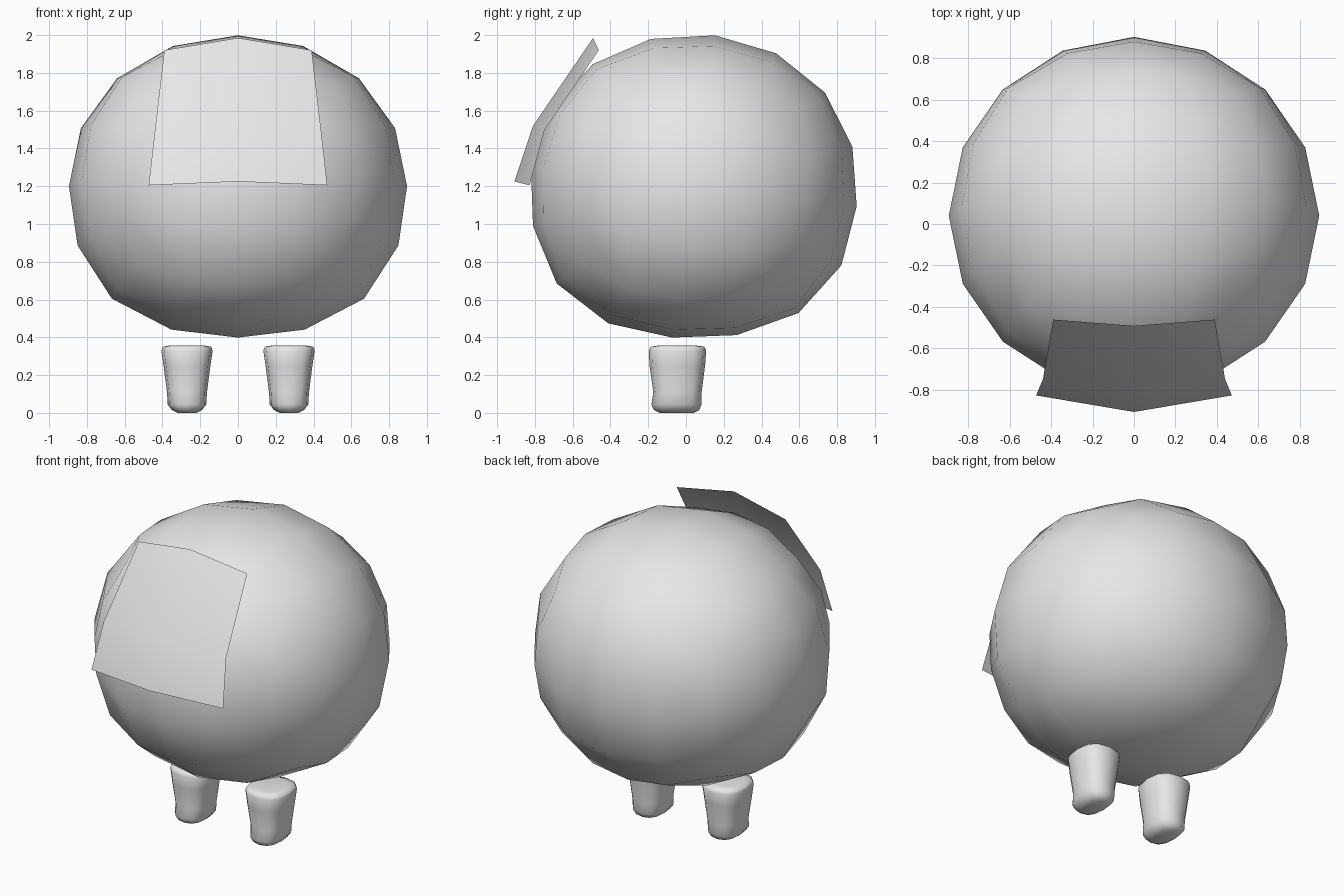
import bpy, bmesh, math
from mathutils import Matrix

if "Cube" in bpy.data.objects:
    bpy.data.objects.remove(bpy.data.objects["Cube"])

grey = bpy.data.materials.new("light_grey")
grey.diffuse_color = (0.8, 0.8, 0.8, 1)
grey.use_nodes = True
grey.node_tree.nodes["Principled BSDF"].inputs["Base Color"].default_value = grey.diffuse_color


def finish(bm, name):
    bmesh.ops.recalc_face_normals(bm, faces=bm.faces[:])
    for f in bm.faces:
        f.smooth = True
    mesh = bpy.data.meshes.new(name)
    bm.to_mesh(mesh)
    bm.free()
    mesh.materials.append(grey)
    obj = bpy.data.objects.new(name, mesh)
    bpy.context.collection.objects.link(obj)
    return obj


# Round body: cube grid wrapped onto a tilted, slightly bottom-heavy ellipsoid
bm = bmesh.new()
bmesh.ops.create_cube(bm, size=2)
bmesh.ops.subdivide_edges(bm, edges=bm.edges[:], cuts=3, use_grid_fill=True)
tilt = Matrix.Rotation(math.radians(-7.5), 3, 'X')
for v in bm.verts:
    for i in range(3):
        v.co[i] = math.tan(v.co[i] * math.pi / 4)
    p = tilt @ v.co.normalized()
    bulge = 0.055 if p.z < 0 else 0.012
    f = 1 + bulge * 4 * p.z ** 2 * (1 - p.z ** 2)
    v.co = (0.895 * p.x * f, 0.04 + 0.868 * p.y * f, 1.2 + 0.805 * p.z * f)
finish(bm, "body")

# Curved face plate: three rows of (half width, side y, side z, middle y, middle z)
bm = bmesh.new()
rows = []
for w, ys, zs, ym, zm in [(0.39, -0.462, 1.92, -0.492, 1.985),
                          (0.44, -0.75, 1.495, -0.81, 1.52),
                          (0.473, -0.828, 1.205, -0.908, 1.225)]:
    rows.append([bm.verts.new(c) for c in ((-w, ys, zs), (0, ym, zm), (w, ys, zs))])
for a, b in zip(rows, rows[1:]):
    for i in range(2):
        bm.faces.new((a[i], b[i], b[i + 1], a[i + 1]))
plate = finish(bm, "face_plate")
# keep the plate facing forwards
if plate.data.polygons[0].normal.y > 0:
    plate.data.flip_normals()


# Feet: tapered pegs lofted from rounded-square rings (z, x radius, y radius, y centre)
RINGS = [(0.0, 0.05, 0.09, -0.05), (0.015, 0.08, 0.12, -0.05),
         (0.045, 0.102, 0.133, -0.05), (0.11, 0.106, 0.128, -0.045),
         (0.25, 0.124, 0.147, -0.046), (0.33, 0.136, 0.152, -0.045),
         (0.35, 0.128, 0.142, -0.045), (0.357, 0.09, 0.10, -0.045)]
SIDES = 12


def rounded(c):
    return math.copysign(abs(c) ** 0.75, c)


def foot(name, x):
    bm = bmesh.new()
    loops = []
    for z, rx, ry, cy in RINGS:
        loops.append([bm.verts.new((x + rx * rounded(math.cos(a)),
                                    cy + ry * rounded(math.sin(a)), z))
                      for a in (2 * math.pi * i / SIDES for i in range(SIDES))])
    for a, b in zip(loops, loops[1:]):
        for i in range(SIDES):
            j = (i + 1) % SIDES
            bm.faces.new((a[i], a[j], b[j], b[i]))
    bm.faces.new(loops[0][::-1])
    bm.faces.new(loops[-1])
    finish(bm, name)


foot("left_foot", -0.27)
foot("right_foot", 0.27)
